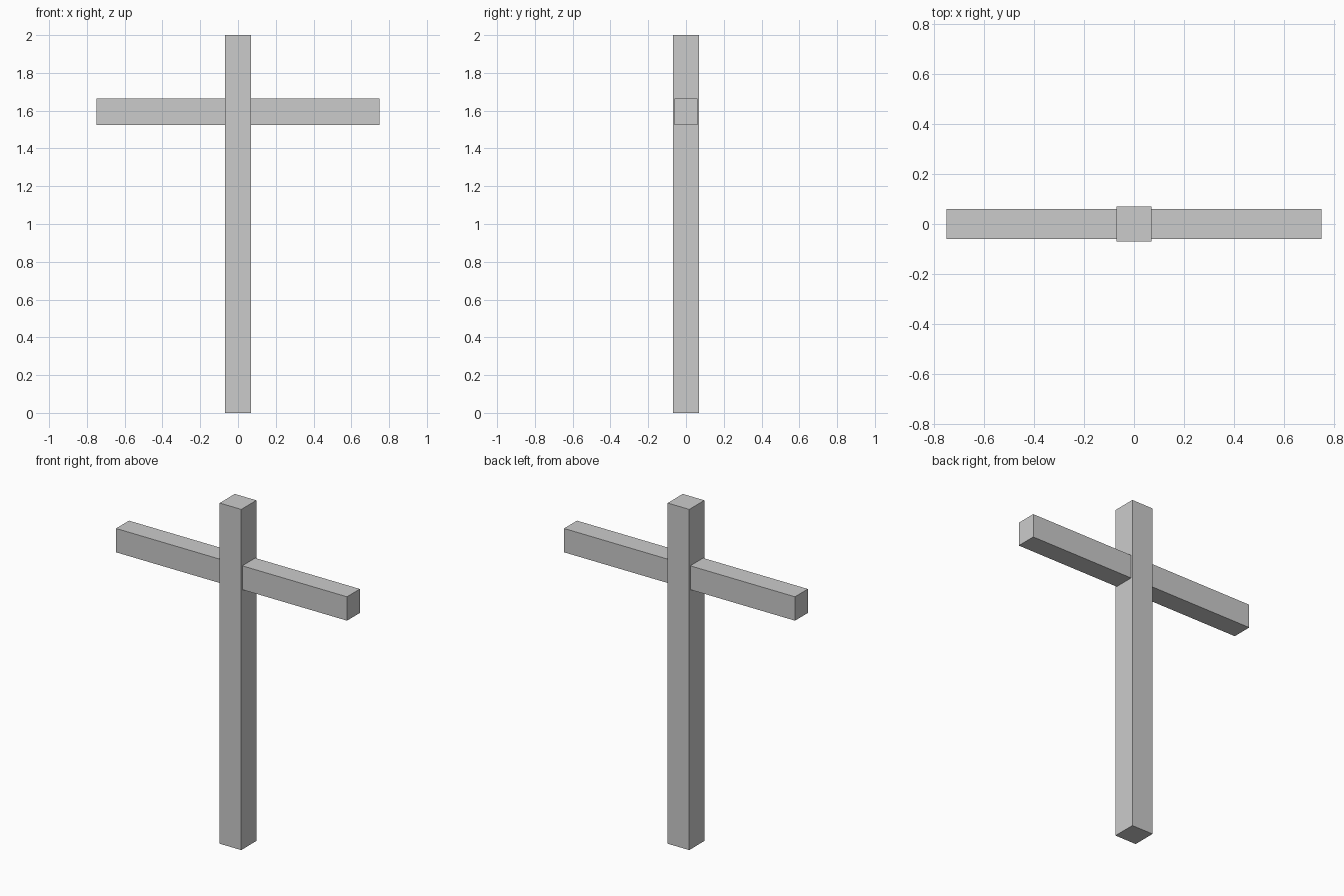
import bpy

if "Cube" in bpy.data.objects:
    bpy.data.objects.remove(bpy.data.objects["Cube"])


def box(name, size, centre):
    bpy.ops.mesh.primitive_cube_add(size=1, location=centre)
    obj = bpy.context.object
    obj.name = name
    obj.scale = size
    bpy.ops.object.transform_apply(location=False, rotation=False, scale=True)
    return obj


# Upright square post
box("upright_post", (0.14, 0.14, 2.0), (0, 0, 1.0))

# Slightly thinner horizontal beam passing through the post
box("cross_beam", (1.5, 0.12, 0.14), (0, 0, 1.595))
